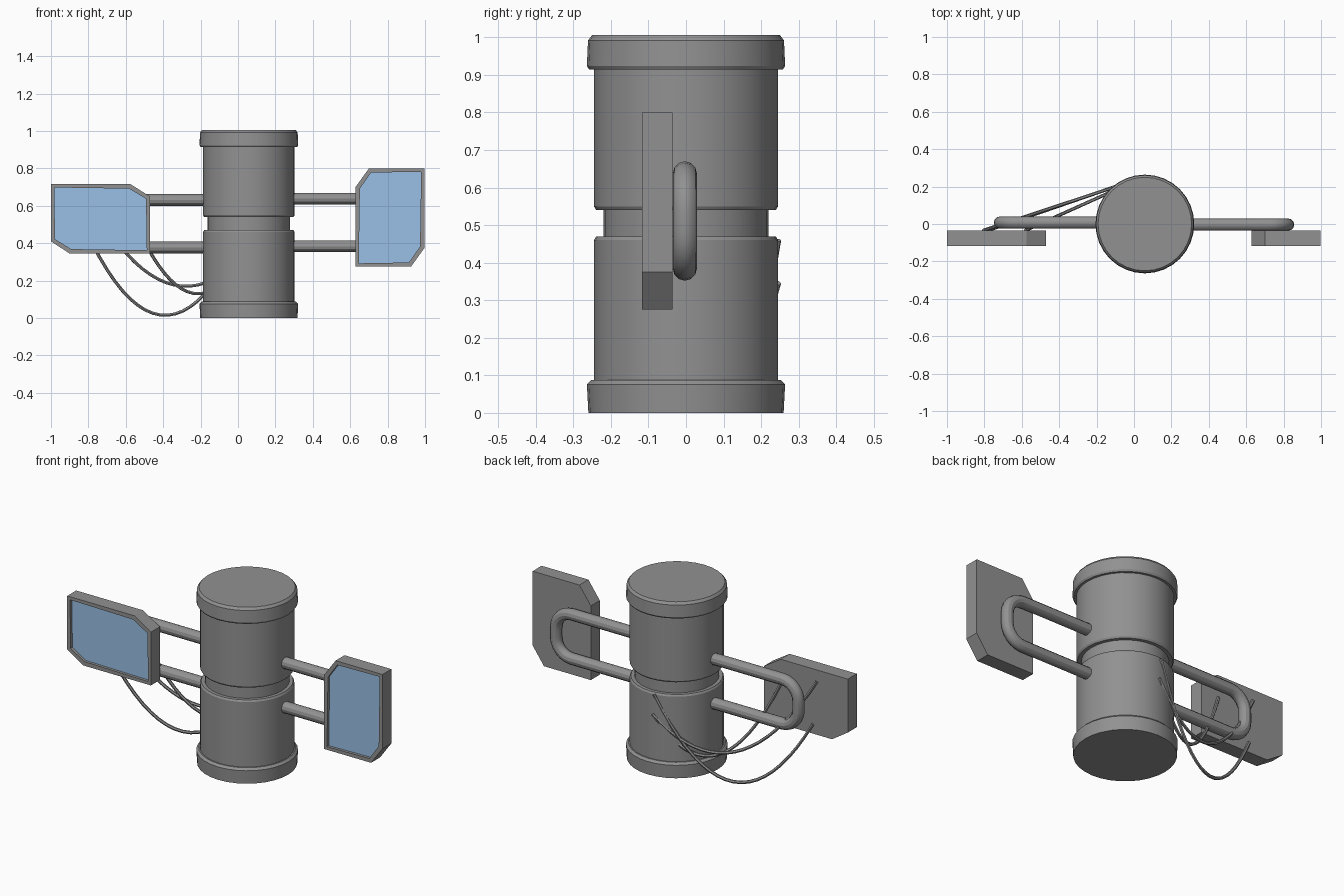
import bpy, bmesh, math
from mathutils import Vector

if "Cube" in bpy.data.objects:
    bpy.data.objects.remove(bpy.data.objects["Cube"])

CX = 0.058          # body axis
FRONT, BACK = -0.117, -0.036


def material(name, rgb):
    mat = bpy.data.materials.new(name)
    mat.diffuse_color = (*rgb, 1)
    mat.use_nodes = True
    mat.node_tree.nodes["Principled BSDF"].inputs["Base Color"].default_value = mat.diffuse_color
    return mat


grey = material("dark_grey", (0.285, 0.285, 0.285))
blue = material("blue_glass", (0.32, 0.53, 0.79))


def add_mesh(name, bm, mat=grey, smooth=False):
    mesh = bpy.data.meshes.new(name)
    bm.to_mesh(mesh)
    bm.free()
    mesh.materials.append(mat)
    ob = bpy.data.objects.new(name, mesh)
    bpy.context.collection.objects.link(ob)
    if smooth:
        shade(ob)
    return ob


def activate(ob):
    bpy.ops.object.select_all(action='DESELECT')
    ob.select_set(True)
    bpy.context.view_layer.objects.active = ob


def shade(ob):
    activate(ob)
    bpy.ops.object.shade_smooth_by_angle(angle=math.radians(30))


def lathe(name, profile, sides=32):
    bm = bmesh.new()
    verts = [bm.verts.new((r, 0, z)) for r, z in profile]
    edges = [bm.edges.new(p) for p in zip(verts, verts[1:])]
    bmesh.ops.spin(bm, geom=verts + edges, cent=(0, 0, 0), axis=(0, 0, 1),
                   angle=math.tau, steps=sides)
    bmesh.ops.remove_doubles(bm, verts=bm.verts, dist=1e-4)
    bmesh.ops.recalc_face_normals(bm, faces=bm.faces)
    ob = add_mesh(name, bm, smooth=True)
    ob.location.x = CX
    return ob


def tube(name, points, radius, resolution):
    cu = bpy.data.curves.new(name, 'CURVE')
    cu.dimensions = '3D'
    cu.bevel_depth = radius
    cu.bevel_resolution = resolution
    cu.use_fill_caps = True
    cu.materials.append(grey)
    sp = cu.splines.new('POLY')
    sp.points.add(len(points) - 1)
    for p, co in zip(sp.points, points):
        p.co = (*co, 1)
    ob = bpy.data.objects.new(name, cu)
    bpy.context.collection.objects.link(ob)
    activate(ob)
    bpy.ops.object.convert(target='MESH')
    shade(bpy.context.object)


# Cylindrical body with end collars and a middle groove
lathe("body", [
    (0, 0), (0.260, 0), (0.264, 0.076), (0.252, 0.088), (0.245, 0.088),
    (0.245, 0.460), (0.239, 0.470), (0.220, 0.470), (0.220, 0.540),
    (0.239, 0.540), (0.245, 0.550), (0.245, 0.914), (0.258, 0.914),
    (0.264, 0.924), (0.261, 0.992), (0.250, 1.006), (0, 1.006)])


# U-shaped support arms
def arm(name, x_end, y, z_low, z_high, bend=0.1, steps=6):
    s = 1 if x_end > CX else -1
    pts = [(CX + s * 0.15, y, z_low)]
    for zc, start in ((z_low + bend, -90), (z_high - bend, 0)):
        for i in range(steps + 1):
            a = math.radians(start + 90 * i / steps)
            pts.append((x_end - s * bend + s * bend * math.cos(a), y,
                        zc + bend * math.sin(a)))
    pts.append((CX + s * 0.15, y, z_high))
    tube(name, pts, 0.032, 4)


arm("right_arm", 0.825, -0.003, 0.384, 0.638)
arm("left_arm", -0.718, 0.008, 0.377, 0.631)


# Framed panels with recessed blue glass
def panel(name, outline):
    bm = bmesh.new()
    face = bm.faces.new([bm.verts.new((x, BACK, z)) for x, z in outline])
    new = bmesh.ops.extrude_face_region(bm, geom=[face])['geom']
    bmesh.ops.translate(bm, vec=(0, FRONT - BACK, 0),
                        verts=[g for g in new if isinstance(g, bmesh.types.BMVert)])
    bmesh.ops.recalc_face_normals(bm, faces=bm.faces)
    front = min(bm.faces, key=lambda f: f.calc_center_median().y)
    bmesh.ops.inset_region(bm, faces=[front], thickness=0.025)
    # push the inner face straight back to form the recess
    new = bmesh.ops.extrude_face_region(bm, geom=[front])['geom']
    inner = [g for g in new if isinstance(g, bmesh.types.BMFace)][0]
    bmesh.ops.translate(bm, vec=(0, 0.016, 0), verts=inner.verts[:])
    if front.is_valid:
        bmesh.ops.delete(bm, geom=[front], context='FACES_ONLY')
    pane = bmesh.new()
    pane.faces.new([pane.verts.new(v.co) for v in inner.verts])
    bmesh.ops.delete(bm, geom=[inner], context='FACES_ONLY')
    add_mesh(name + "_frame", bm)
    add_mesh(name + "_glass", pane, blue)


panel("left_panel", [(-1, 0.41), (-0.90, 0.345), (-0.47, 0.345),
                     (-0.47, 0.65), (-0.575, 0.716), (-1, 0.716)])
panel("right_panel", [(0.628, 0.275), (0.925, 0.275), (0.997, 0.375),
                      (0.997, 0.80), (0.70, 0.80), (0.628, 0.70)])


# Sagging cables from the back of the left panel to the body
def cable(name, a, b, low, steps=20):
    a, b = Vector(a), Vector(b)
    ra, rb = math.sqrt(a.z - low), math.sqrt(b.z - low)
    pts = []
    for i in range(steps + 1):
        t = i / steps
        p = a.lerp(b, t)
        p.z = low + ((ra + rb) * t - ra) ** 2
        pts.append(p)
    tube(name, pts, 0.009, 1)


cable("long_cable", (-0.78, -0.034, 0.40), (0.03, 0.245, 0.46), 0.015)
cable("middle_cable", (-0.805, -0.034, 0.65), (0.04, 0.245, 0.345), 0.17)
cable("short_cable", (-0.58, -0.034, 0.585), (0.04, 0.245, 0.345), 0.13)
